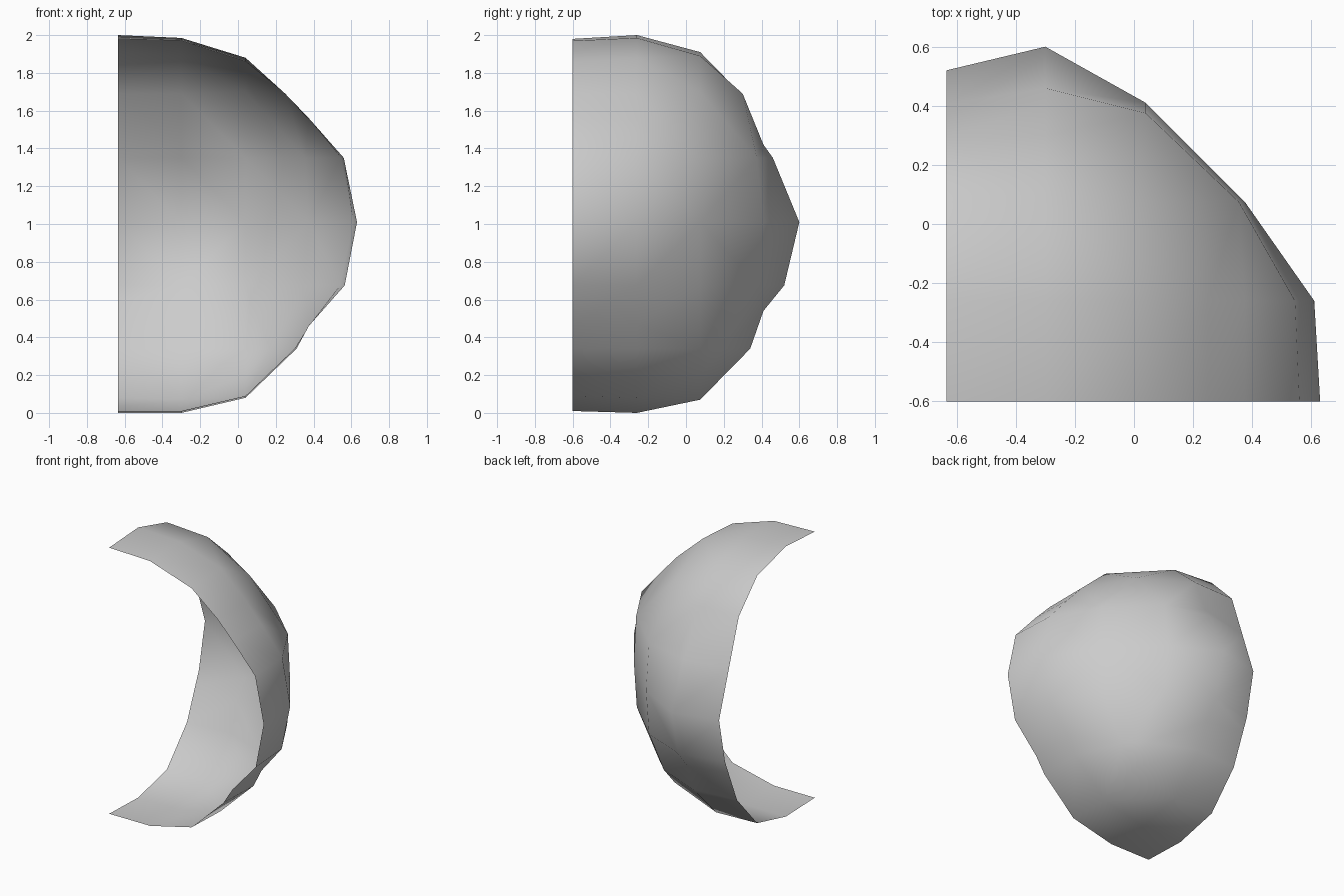
import bpy
import bmesh
from mathutils import Vector

cube = bpy.data.objects.get("Cube")
if cube:
    bpy.data.objects.remove(cube, do_unlink=True)

# Lattice planes shared by every part of the shell
XS = [-0.635, -0.3, 0.04, 0.375]
YS = [-0.6, -0.26, 0.075, 0.41]
ZS = [0.34, 0.675, 1.01, 1.35, 1.69]
CENTRE = Vector((XS[0], YS[0], 1.0))

# Surface heights over the lattice, one row per y plane
TOP = [[1.98, 1.97, 1.86, 1.56],
       [2.0, 1.985, 1.88, 1.55],
       [1.91, 1.89, 1.7],
       [None, 1.42]]
BOTTOM = [[0.01, 0.01, 0.09, 0.46],
          [0.0, 0.0, 0.08, 0.47],
          [0.08, 0.07, 0.2],
          [0.58, 0.54]]
# Surface reach along x and along y, one row per z plane
SIDE = [[0.3, 0.31, 0.17],
        [0.565, 0.54, 0.35],
        [0.63, 0.61, 0.375],
        [0.56, 0.545, 0.355],
        [0.25, 0.25]]
BACK = [[0.31, 0.34, 0.2],
        [0.45, 0.52, 0.375],
        [0.52, 0.6, 0.41],
        [0.405, 0.46, 0.375],
        [0.29, 0.3]]


def sample(table, rows, columns, place):
    """Turn a table of surface distances into points."""
    return [Vector(place(column, row, value))
            for row, values in zip(rows, table)
            for column, value in zip(columns, values) if value is not None]


points = sample(TOP, YS, XS, lambda x, y, z: (x, y, z))
points += sample(BOTTOM, YS, XS, lambda x, y, z: (x, y, z))
points += sample(SIDE, ZS, YS, lambda y, z, x: (x, y, z))
points += sample(BACK, ZS, XS, lambda x, z, y: (x, y, z))

# Connect the points as a hull on a sphere, open the two cut sides,
# then move each vertex out to its real position
bm = bmesh.new()
target = {}
for point in points:
    vert = bm.verts.new((point - CENTRE).normalized())
    target[vert] = point
bmesh.ops.convex_hull(bm, input=list(bm.verts))
bm.normal_update()


def on_cut(face):
    return any(all(abs(v.co[axis]) < 1e-4 for v in face.verts)
               for axis in (0, 1))


caps = [face for face in bm.faces if on_cut(face)]
bmesh.ops.delete(bm, geom=caps, context='FACES')
for vert in bm.verts:
    vert.co = target[vert]
bm.normal_update()

mesh = bpy.data.meshes.new("quarter_shell")
bm.to_mesh(mesh)
bm.free()
shell = bpy.data.objects.new("quarter_shell", mesh)
bpy.context.collection.objects.link(shell)

# Plain grey surface
grey = bpy.data.materials.new("light_grey")
grey.use_nodes = True
colour = (0.6, 0.6, 0.6, 1.0)
grey.diffuse_color = colour
for node in grey.node_tree.nodes:
    if node.type == 'BSDF_PRINCIPLED':
        node.inputs["Base Color"].default_value = colour
mesh.materials.append(grey)

# Soft shading with sharp ridges kept
bpy.ops.object.select_all(action='DESELECT')
shell.select_set(True)
bpy.context.view_layer.objects.active = shell
bpy.ops.object.shade_smooth_by_angle(angle=0.65)
